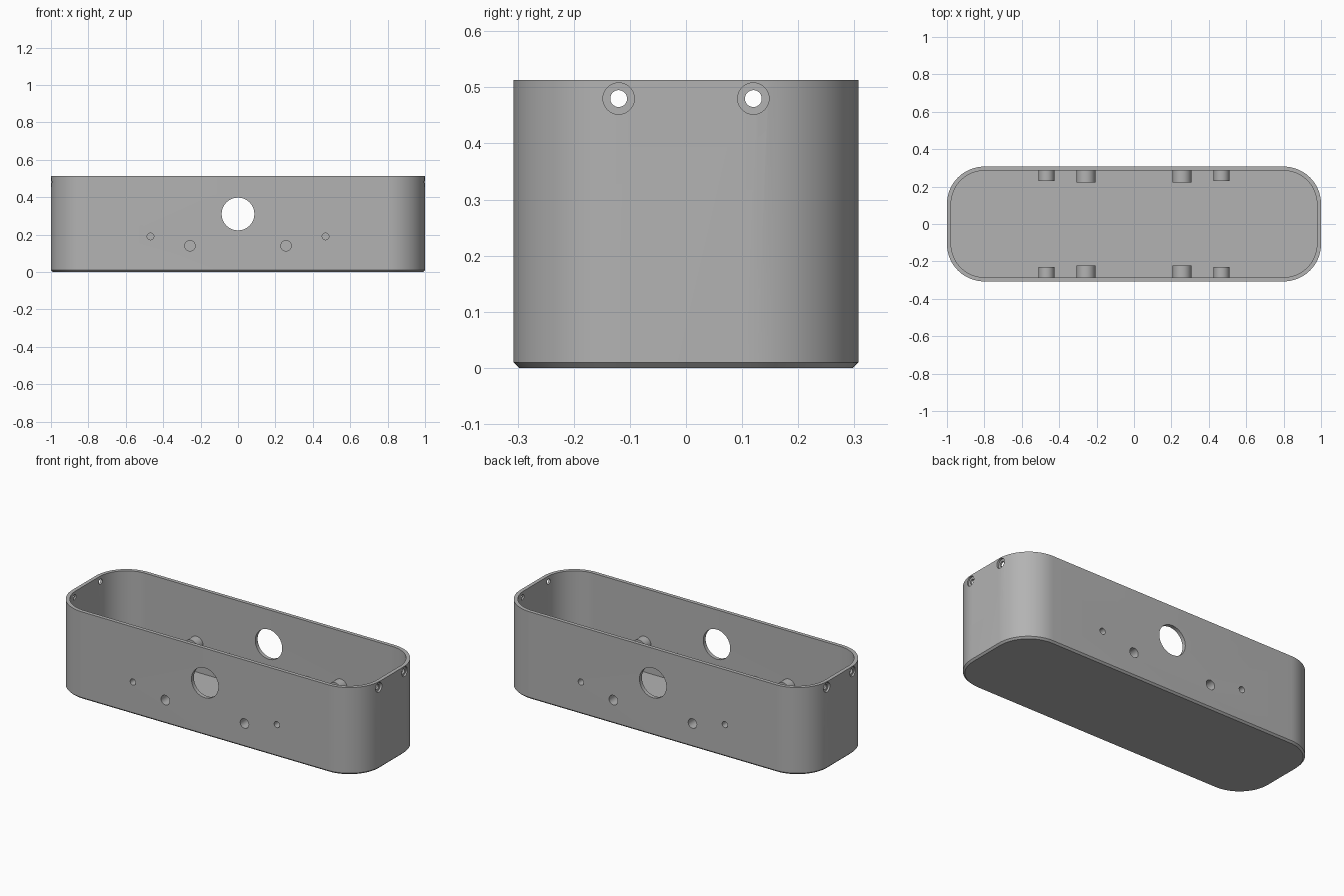
import bpy, bmesh, math
from mathutils import Matrix

if "Cube" in bpy.data.objects:
    bpy.data.objects.remove(bpy.data.objects["Cube"], do_unlink=True)

HALF_X, HALF_Y, HEIGHT = 1.0, 0.307, 0.513
RADIUS, WALL, CHAMFER = 0.2, 0.022, 0.01

grey = bpy.data.materials.new("matte grey")
grey.use_nodes = True
color = (0.45, 0.45, 0.45, 1)
grey.diffuse_color = color
grey.node_tree.nodes["Principled BSDF"].inputs["Base Color"].default_value = color


def make_object(name, bm):
    bmesh.ops.recalc_face_normals(bm, faces=bm.faces)
    mesh = bpy.data.meshes.new(name)
    bm.to_mesh(mesh)
    bm.free()
    mesh.materials.append(grey)
    obj = bpy.data.objects.new(name, mesh)
    bpy.context.collection.objects.link(obj)
    return obj


def rounded_ring(bm, inset, z, steps=16):
    """Rounded rectangle loop, inset from the outer wall."""
    r = RADIUS - inset
    ring = []
    for i, (sx, sy) in enumerate([(1, 1), (-1, 1), (-1, -1), (1, -1)]):
        for k in range(steps + 1):
            a = (i + k / steps) * math.pi / 2
            ring.append(bm.verts.new((sx * (HALF_X - RADIUS) + r * math.cos(a),
                                      sy * (HALF_Y - RADIUS) + r * math.sin(a), z)))
    return ring


def add_rod(bm, axis, center, radius, start, end):
    """Cylinder along X or Y between two positions on that axis."""
    x, _, z = center
    mid = (start + end) / 2
    if axis == "X":
        place = Matrix.Translation((mid, center[1], z)) @ Matrix.Rotation(math.pi / 2, 4, "Y")
    else:
        place = Matrix.Translation((x, mid, z)) @ Matrix.Rotation(math.pi / 2, 4, "X")
    bmesh.ops.create_cone(bm, cap_ends=True, segments=40, radius1=radius, radius2=radius,
                          depth=abs(end - start), matrix=place)


def apply_boolean(target, tool, operation):
    mod = target.modifiers.new(operation, "BOOLEAN")
    mod.operation, mod.object, mod.solver = operation, tool, "EXACT"
    mod.use_self = True
    bpy.context.view_layer.objects.active = target
    bpy.ops.object.modifier_apply(modifier=mod.name)
    bpy.data.objects.remove(tool, do_unlink=True)


# Open tray with a chamfered foot
bm = bmesh.new()
rings = [rounded_ring(bm, inset, z) for inset, z in
         [(CHAMFER, 0), (0, CHAMFER), (0, HEIGHT), (WALL, HEIGHT), (WALL, WALL)]]
for low, high in zip(rings, rings[1:]):
    for i in range(len(low)):
        j = (i + 1) % len(low)
        bm.faces.new((low[i], low[j], high[j], high[i]))
bm.faces.new(rings[0])
bm.faces.new(rings[-1])
enclosure = make_object("enclosure_shell", bm)

# Screw bosses inside the long walls, with blind holes from outside
bosses, holes = bmesh.new(), bmesh.new()
for x, z, boss_r, hole_r, reach in [(0.257, 0.14, 0.05, 0.028, 0.223),
                                    (0.468, 0.19, 0.042, 0.018, 0.23)]:
    for sx in (-1, 1):
        for sy in (-1, 1):
            spot = (sx * x, 0, z)
            add_rod(bosses, "Y", spot, boss_r, sy * (HALF_Y - WALL / 2), sy * reach)
            add_rod(holes, "Y", spot, hole_r, sy * (HALF_Y + 0.05), sy * (reach + 0.015))

# Large port through both long walls
add_rod(holes, "Y", (0, 0, 0.31), 0.0875, -0.4, 0.4)

# Counterbored screw holes in the end walls
for y in (-0.12, 0.12):
    for sx in (-1, 1):
        spot = (0, y, 0.48)
        add_rod(holes, "X", spot, 0.015, sx * 0.9, sx * 1.04)
        add_rod(holes, "X", spot, 0.028, sx * (HALF_X - 0.012), sx * 1.05)

apply_boolean(enclosure, make_object("boss_tool", bosses), "UNION")
apply_boolean(enclosure, make_object("hole_tool", holes), "DIFFERENCE")

bpy.ops.object.select_all(action="DESELECT")
enclosure.select_set(True)
bpy.context.view_layer.objects.active = enclosure
bpy.ops.object.shade_smooth_by_angle(angle=math.radians(30))
